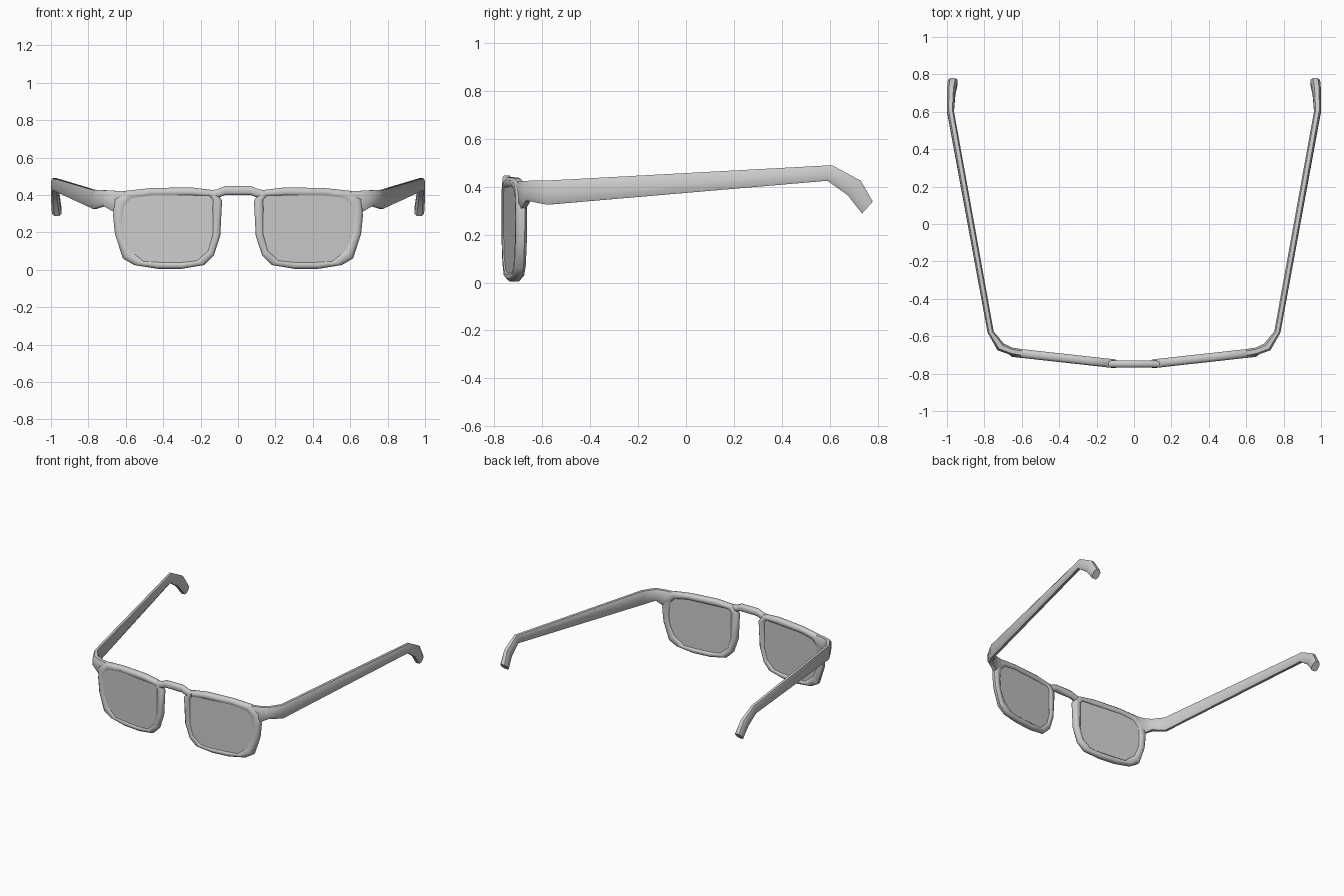
import bpy, math
from mathutils import Vector as V

if "Cube" in bpy.data.objects:
    bpy.data.objects.remove(bpy.data.objects["Cube"])

# Rounded section used by the bridge and temples (side, up)
SECTION = [(-1, -.55), (-.55, -1), (.55, -1), (1, -.55), (1, .55), (.55, 1), (-.55, 1), (-1, .55)]


def front_y(x):
    """Wrap of the front frame, seen from the top."""
    return -0.747 + 0.11 * max(abs(x) - 0.1, 0)


def make(name, verts, faces, mirror=True):
    me = bpy.data.meshes.new(name)
    me.from_pydata(verts, [], faces)
    ob = bpy.data.objects.new(name, me)
    bpy.context.collection.objects.link(ob)
    bpy.context.view_layer.objects.active = ob
    bpy.ops.object.select_all(action='DESELECT')
    ob.select_set(True)
    bpy.ops.object.mode_set(mode='EDIT')
    bpy.ops.mesh.select_all(action='SELECT')
    bpy.ops.mesh.normals_make_consistent(inside=False)
    bpy.ops.object.mode_set(mode='OBJECT')
    bpy.ops.object.shade_smooth_by_angle(angle=math.radians(50))
    if mirror:
        m = ob.modifiers.new("mirror", 'MIRROR')
        m.use_mirror_merge = False
    return ob


def loft(name, rings, closed=False, mirror=True):
    n, k = len(rings), len(rings[0])
    verts = [p for r in rings for p in r]
    faces = []
    for i in range(n if closed else n - 1):
        a, b = i * k, (i + 1) % n * k
        faces += [(a + j, a + (j + 1) % k, b + (j + 1) % k, b + j) for j in range(k)]
    if not closed:
        faces += [tuple(range(k)), tuple(range((n - 1) * k, n * k))]
    return make(name, verts, faces, mirror)


def ring(inner, outer, top, bottom):
    """Section between an inner and outer (x, y) point and top and bottom (dy, z)."""
    i, o = V((*inner, 0)), V((*outer, 0))
    t, b = V((0, *top)), V((0, *bottom))
    c, u, w = (i + o + t + b) / 2, (o - i) / 2, (t - b) / 2
    return [c + u * s + w * h for s, h in SECTION]


# Rims: outer and inner outlines joined by a rounded section
OUTER = [(.125, .425), (.25, .44), (.46, .437), (.60, .422), (.66, .38), (.668, .29),
         (.658, .19), (.615, .06), (.555, .025), (.43, .005), (.30, .005), (.18, .025),
         (.13, .075), (.095, .18), (.085, .37)]
INNER = [(.155, .395), (.25, .396), (.47, .396), (.57, .38), (.608, .335), (.615, .27),
         (.612, .19), (.575, .105), (.50, .045), (.42, .042), (.30, .042), (.22, .05),
         (.16, .105), (.137, .19), (.138, .375)]
RIM = [(0, -.012), (.28, -.024), (.75, -.024), (1, -.016), (1, .014),
       (.75, .023), (.28, .023), (0, .012)]
rings = []
for o, i in zip(OUTER, INNER):
    r = []
    for t, d in RIM:
        x, z = o[0] + (i[0] - o[0]) * t, o[1] + (i[1] - o[1]) * t
        r.append(V((x, front_y(x) + d, z)))
    rings.append(r)
loft("rim", rings, closed=True)

# Lenses: panes slightly tucked into the rims
mid = V((.375, .22))
pane = [mid + (V(p) - mid) * 1.015 for p in INNER]
loft("lens", [[V((p.x, front_y(p.x) + d, p.y)) for p in pane] for d in (-.018, .013)])

# Bridge
half = [(.15, .388, .424), (.11, .382, .430), (.068, .400, .448)]
stations = [(-x, a, b) for x, a, b in half] + [(x, a, b) for x, a, b in half[::-1]]
loft("bridge", [[V((x, -.748 + .019 * s, (a + b) / 2 + (b - a) / 2 * h)) for s, h in SECTION]
                for x, a, b in stations], mirror=False)

# Temples with end pieces and ear hooks
loft("temple", [
    ring((.595, -.670), (.605, -.711), (0, .42), (0, .36)),
    ring((.650, -.661), (.660, -.700), (0, .422), (0, .305)),
    ring((.695, -.640), (.730, -.675), (0, .425), (0, .342)),
    ring((.750, -.575), (.783, -.581), (0, .426), (0, .325)),
    ring((.963, .600), (.999, .600), (.01, .490), (-.01, .425)),
    ring((.955, .7025), (1.0, .7025), (.0275, .425), (-.0275, .365)),
    ring((.943, .7575), (.995, .7575), (.0225, .338), (-.0225, .288)),
])
